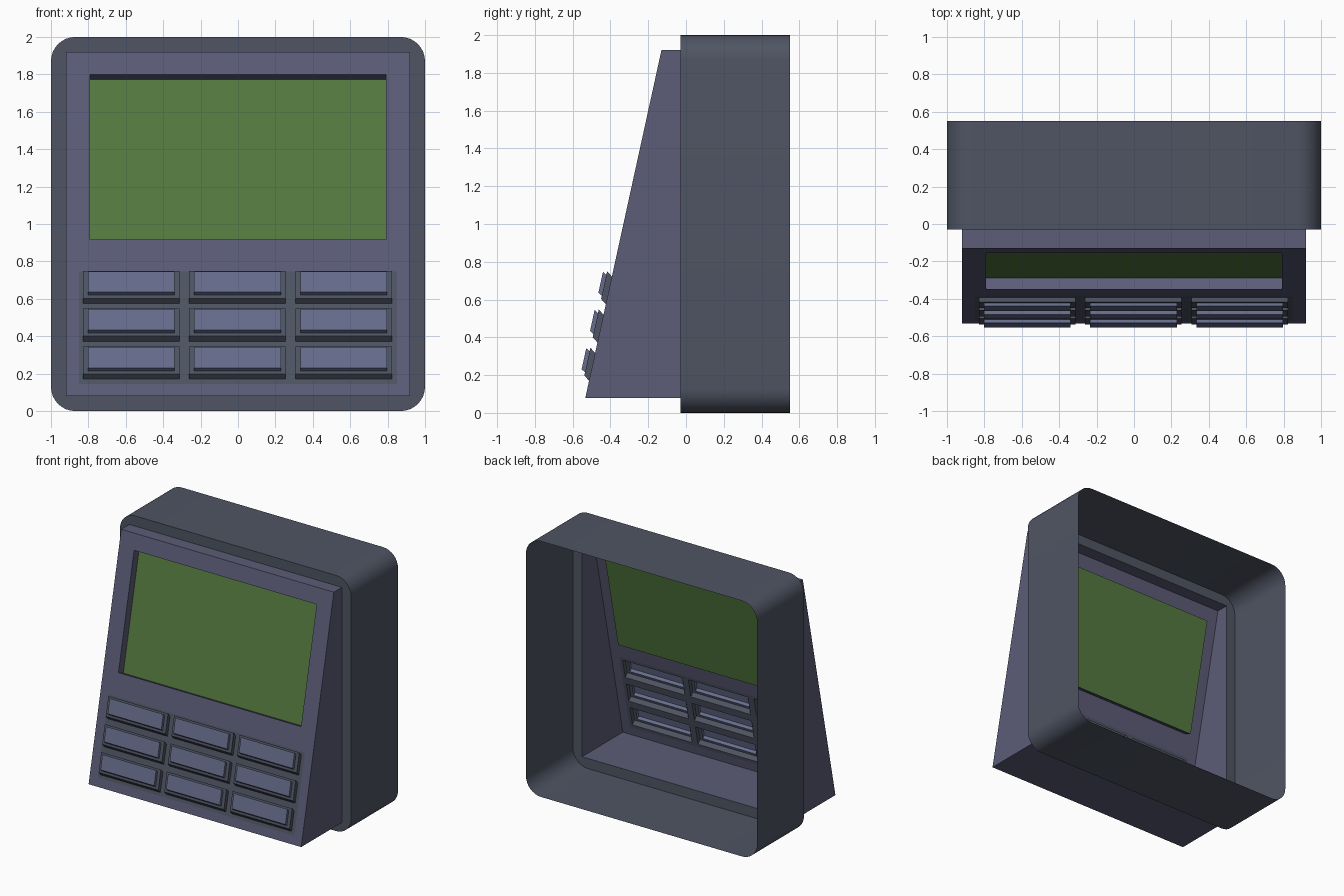
import bpy, bmesh, math

if "Cube" in bpy.data.objects:
    bpy.data.objects.remove(bpy.data.objects["Cube"])


def material(name, rgb):
    m = bpy.data.materials.new(name)
    m.diffuse_color = (*rgb, 1)
    m.use_nodes = True
    m.node_tree.nodes["Principled BSDF"].inputs["Base Color"].default_value = m.diffuse_color
    return m


CASE = material("case_grey", (0.078, 0.09, 0.125))
BEZEL = material("bezel_violet", (0.107, 0.107, 0.185))
CAP = material("cap_blue", (0.135, 0.155, 0.27))
GREEN = material("screen_green", (0.09, 0.196, 0.051))


def build(name, polys, mat, smooth=False):
    """Weld polygons into one object whose front faces -y."""
    bm = bmesh.new()
    for p in polys:
        bm.faces.new([bm.verts.new(v) for v in p])
    bmesh.ops.remove_doubles(bm, verts=bm.verts, dist=1e-5)
    bmesh.ops.recalc_face_normals(bm, faces=bm.faces)
    front = min(bm.faces, key=lambda f: f.calc_center_median().y)
    if front.normal.y > 0:
        bmesh.ops.reverse_faces(bm, faces=bm.faces)
    me = bpy.data.meshes.new(name)
    bm.to_mesh(me)
    bm.free()
    me.materials.append(mat)
    ob = bpy.data.objects.new(name, me)
    bpy.context.collection.objects.link(ob)
    if smooth:
        bpy.context.view_layer.objects.active = ob
        ob.select_set(True)
        bpy.ops.object.shade_smooth_by_angle(angle=math.radians(35))
        ob.select_set(False)
    return ob


def slope(x, z):
    """Point on the sloping front plane."""
    return (x, -0.533 + 0.403 * (z - 0.08) / 1.84, z)


def rect(x0, x1, z0, z1):
    return [slope(x0, z0), slope(x1, z0), slope(x1, z1), slope(x0, z1)]


def shift(loop, dy, dz):
    return [(x, y + dy, z + dz) for x, y, z in loop]


def bridge(a, b):
    n = len(a)
    return [[a[i], a[(i + 1) % n], b[(i + 1) % n], b[i]] for i in range(n)]


def grid(xs, zs, holes):
    """Sloping sheet of cells, leaving rectangular holes open."""
    out = []
    for x0, x1 in zip(xs, xs[1:]):
        for z0, z1 in zip(zs, zs[1:]):
            cx, cz = (x0 + x1) / 2, (z0 + z1) / 2
            if not any(a < cx < b and c < cz < d for a, b, c, d in holes):
                out.append(rect(x0, x1, z0, z1))
    return out


# Rounded outer case, open at the back, with a front flange
R, SEG, YF, YB = 0.13, 8, -0.03, 0.55
polys, outline = [], []
inner = [(sx * 0.92, YF, 1 + sz * 0.92) for sx, sz in ((1, 1), (-1, 1), (-1, -1), (1, -1))]
arcs = []
for k, (sx, sz) in enumerate(((1, 1), (-1, 1), (-1, -1), (1, -1))):
    angles = [math.pi / 2 * (k + i / SEG) for i in range(SEG + 1)]
    arcs.append([(sx * (1 - R) + R * math.cos(a), YF, 1 + sz * (1 - R) + R * math.sin(a))
                 for a in angles])
    outline += arcs[-1]
for k in range(4):
    n = (k + 1) % 4
    polys.append(arcs[k] + [inner[k]])
    polys.append([arcs[k][-1], arcs[n][0], inner[n], inner[k]])
polys += bridge(outline, shift(outline, YB - YF, 0))
build("outer_case", polys, CASE, smooth=True)

# Wedge bezel with screen and keypad openings
SCREEN = (-0.79, 0.79, 0.918, 1.80)
PAD = (-0.85, 0.85, 0.145, 0.745)
xs = [-0.92, -0.85, -0.79, 0.79, 0.85, 0.92]
zs = [0.08, 0.145, 0.745, 0.918, 1.80, 1.92]
polys = grid(xs, zs, [SCREEN, PAD])
rim = ([slope(x, zs[0]) for x in xs] + [slope(xs[-1], z) for z in zs[1:]]
       + [slope(x, zs[-1]) for x in xs[-2::-1]] + [slope(xs[0], z) for z in zs[-2:0:-1]])
polys += bridge(rim, [(x, YF, z) for x, y, z in rim])
opening = rect(*SCREEN)
recess = shift(opening, 0.06, -0.027)
polys += bridge(opening, recess)
build("wedge_bezel", polys, BEZEL)

# Recessed screen
build("screen", [recess], GREEN)

# Keypad sheet with hollow key bases and raised caps
cols = [(c - 0.258, c + 0.258) for c in (-0.571, -0.003, 0.565)]
rows = [(z, z + 0.147) for z in (0.17, 0.3725, 0.575)]
keys = [(*c, *r) for c in cols for r in rows]
pad_x = [PAD[0]] + [x for c in cols for x in c] + [PAD[1]]
pad_z = [PAD[2]] + [z for r in rows for z in r] + [PAD[3]]
sheet, caps = grid(pad_x, pad_z, keys), []
for x0, x1, z0, z1 in keys:
    foot = rect(x0, x1, z0, z1)
    ledge = shift(foot, -0.025, 0.028)
    hole = shift(rect(x0 + 0.026, x1 - 0.026, z0 + 0.017, z1 - 0.019), -0.025, 0.028)
    top = shift(hole, -0.018, 0.016)
    sheet += bridge(foot, ledge) + bridge(ledge, hole)
    caps.append(bridge(hole, top) + [top])
build("keypad_sheet", sheet, CASE)
for i, c in enumerate(caps):
    build(f"key_cap_{i + 1}", c, CAP)
